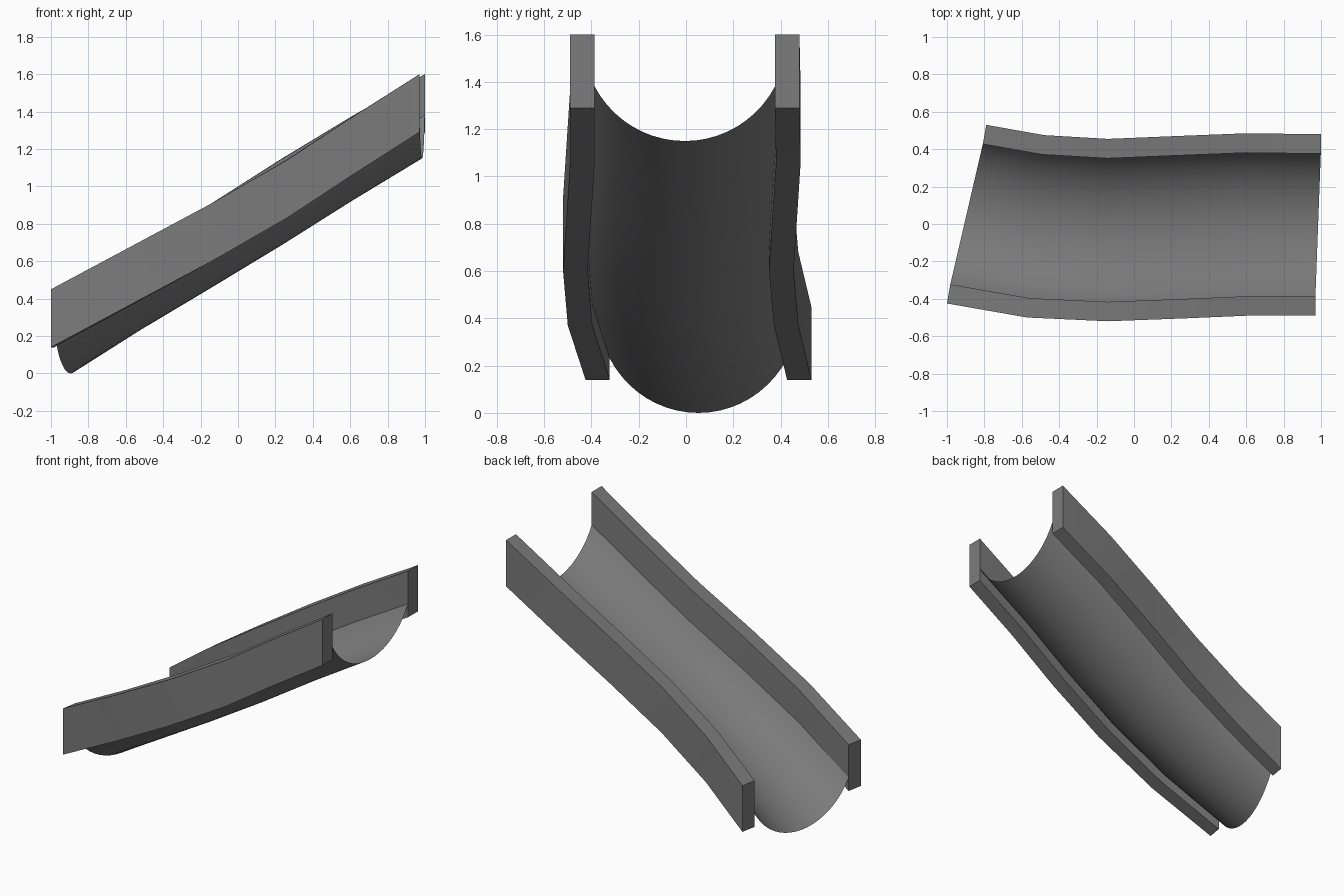
import bpy, bmesh, math
from mathutils import Vector

cube = bpy.data.objects.get("Cube")
if cube:
    bpy.data.objects.remove(cube, do_unlink=True)

grey = bpy.data.materials.new("slide grey")
grey.use_nodes = True
GREY = (0.2, 0.2, 0.2, 1)
grey.diffuse_color = GREY
grey.node_tree.nodes["Principled BSDF"].inputs["Base Color"].default_value = GREY

# Outer edge of each side rail in plan, from the low end to the high end
RIGHT = [(-1, -.425), (-.57, -.5), (-.14, -.52), (.26, -.505), (.61, -.49), (.97, -.49)]
LEFT = [(-.79, .53), (-.48, .475), (-.14, .455), (.22, .47), (.6, .485), (1, .48)]
THICK, HEIGHT, STEP, BASE = .104, .31, .23, .14
SEGMENTS = 20


def inner_edge(path, side):
    """Offset the plan path inwards by the rail thickness."""
    pts = [Vector(p) for p in path]
    out = []
    for i, p in enumerate(pts):
        t = (pts[min(i + 1, len(pts) - 1)] - pts[max(i - 1, 0)]).normalized()
        out.append(p + Vector((t.y, -t.x)) * THICK * side)
    return out


def loft(name, rings, closed):
    """Skin a list of cross-sections, capping the ends if they are closed."""
    bm = bmesh.new()
    rows = [[bm.verts.new(p) for p in ring] for ring in rings]
    n = len(rows[0])
    for a, b in zip(rows, rows[1:]):
        for j in range(n if closed else n - 1):
            k = (j + 1) % n
            bm.faces.new((a[j], b[j], b[k], a[k]))
    if closed:
        bm.faces.new(rows[0])
        bm.faces.new(rows[-1][::-1])
        bmesh.ops.recalc_face_normals(bm, faces=bm.faces)
    mesh = bpy.data.meshes.new(name)
    bm.to_mesh(mesh)
    bm.free()
    mesh.materials.append(grey)
    obj = bpy.data.objects.new(name, mesh)
    bpy.context.collection.objects.link(obj)
    bpy.ops.object.select_all(action='DESELECT')
    obj.select_set(True)
    bpy.context.view_layer.objects.active = obj
    bpy.ops.object.shade_smooth_by_angle(angle=math.radians(30))
    return obj


# Side rails: upright planks climbing in equal steps
inner = {}
for name, path, side in (("right_rail", RIGHT, -1), ("left_rail", LEFT, 1)):
    inner[name] = inner_edge(path, side)
    rings = []
    for i, (o, q) in enumerate(zip(path, inner[name])):
        z = BASE + STEP * i
        rings.append([(*o, z), (*q, z), (*q, z + HEIGHT), (*o, z + HEIGHT)])
    loft(name, rings, True)

# Trough: circular arc hung between the inner faces of the rails
half = math.radians(62)
rings = []
for i, (a, b) in enumerate(zip(inner["right_rail"], inner["left_rail"])):
    ring = []
    for j in range(SEGMENTS + 1):
        ang = half * (2 * j / SEGMENTS - 1)
        p = a.lerp(b, .5 + .5 * math.sin(ang) / math.sin(half))
        sag = (1 - math.cos(ang)) / (1 - math.cos(half))
        ring.append((p.x, p.y, STEP * (i + sag)))
    rings.append(ring)
loft("slide_trough", rings, False)
